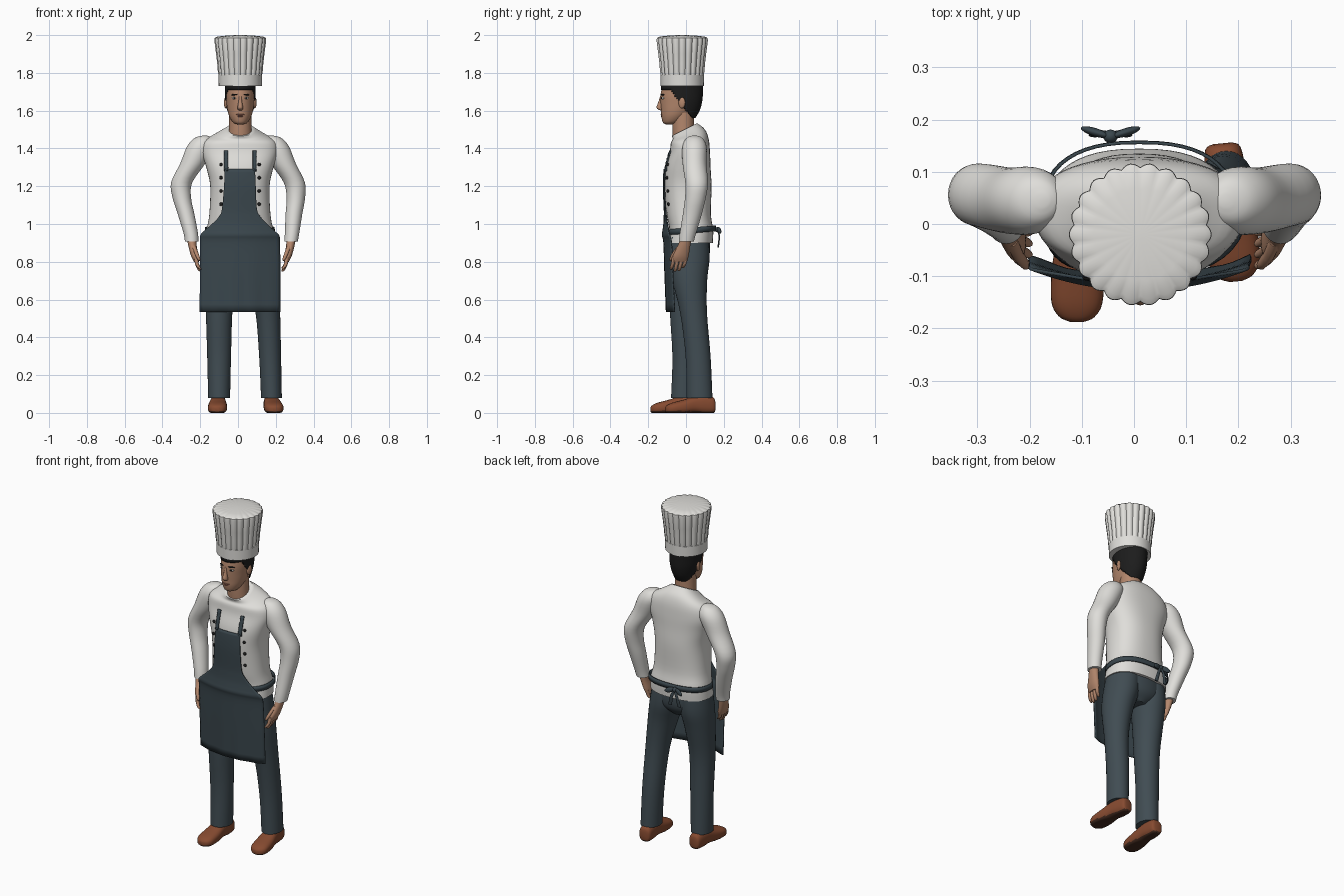
import bpy, bmesh, math
from mathutils import Matrix, Vector

cube = bpy.data.objects.get("Cube")
if cube:
    bpy.data.objects.remove(cube, do_unlink=True)


def material(name, r, g, b):
    m = bpy.data.materials.new(name)
    m.use_nodes = True
    m.diffuse_color = (r, g, b, 1)
    m.node_tree.nodes["Principled BSDF"].inputs["Base Color"].default_value = (r, g, b, 1)
    return m


white = material("white cloth", .74, .73, .70)
apron_blue = material("apron slate", .043, .063, .075)
trouser_blue = material("trouser slate", .052, .073, .086)
skin = material("skin", .45, .24, .15)
black = material("black", .012, .012, .012)
leather = material("brown leather", .24, .07, .03)
sole_brown = material("dark sole", .06, .025, .015)
lip = material("lips", .32, .13, .09)
eye_white = material("eye white", .6, .57, .53)


def finish(name, bm, *mats, rule=None, thick=0):
    """Smooth the mesh, keep hard edges sharp and link it."""
    bmesh.ops.recalc_face_normals(bm, faces=bm.faces[:])
    for f in bm.faces:
        f.smooth = True
        if rule:
            f.material_index = rule(f.calc_center_median())
    for e in bm.edges:
        e.smooth = e.calc_face_angle(0) < 0.75
    me = bpy.data.meshes.new(name)
    bm.to_mesh(me)
    bm.free()
    for m in mats:
        me.materials.append(m)
    ob = bpy.data.objects.new(name, me)
    bpy.context.scene.collection.objects.link(ob)
    if thick:
        mod = ob.modifiers.new("thickness", 'SOLIDIFY')
        mod.thickness = thick
    return ob


def spline(pts, steps):
    """Catmull-Rom through equal-length tuples."""
    out = []
    for i in range(len(pts) - 1):
        a, b, c, d = pts[max(i - 1, 0)], pts[i], pts[i + 1], pts[min(i + 2, len(pts) - 1)]
        for k in range(steps):
            t = k / steps
            out.append(tuple(q + .5 * t * (r - p + t * (2 * p - 5 * q + 4 * r - s + t * (3 * (q - r) + s - p)))
                             for p, q, r, s in zip(a, b, c, d)))
    return out + [tuple(pts[-1])]


def loft(stations, n=32, p=2.0, steps=4, lobes=0, depth=0, caps=True):
    """Rings of (x, y, z, rx, ry, tilt) joined into a skin."""
    bm = bmesh.new()
    rings = []
    for x, y, z, rx, ry, tilt in spline([tuple(s) + (0,) * (6 - len(s)) for s in stations], steps):
        ring = []
        for i in range(n):
            a = math.tau * i / n
            c, s = math.cos(a), math.sin(a)
            f = 1 - depth * (1 - abs(math.cos(lobes * a / 2)))
            px = f * rx * math.copysign(abs(c) ** (2 / p), c)
            py = f * ry * math.copysign(abs(s) ** (2 / p), s)
            ring.append(bm.verts.new((x + px, y + py, z + tilt * py)))
        rings.append(ring)
    for lo, hi in zip(rings, rings[1:]):
        for i in range(n):
            bm.faces.new((lo[i], lo[(i + 1) % n], hi[(i + 1) % n], hi[i]))
    if caps:
        bm.faces.new(rings[0])
        bm.faces.new(rings[-1])
    return bm


def ball(name, mat, loc, size, turn=0, tip=0):
    bm = bmesh.new()
    mtx = (Matrix.Translation(loc) @ Matrix.Rotation(turn, 4, 'Z') @ Matrix.Rotation(tip, 4, 'Y')
           @ Matrix.Diagonal((*size, 1)))
    bmesh.ops.create_uvsphere(bm, u_segments=16, v_segments=10, radius=1, matrix=mtx)
    return finish(name, bm, mat)


def sheet(name, mat, rows, columns, y_of, thick):
    """Cloth panel from rows of (z, left x, right x, y)."""
    bm = bmesh.new()
    grid = []
    for z, xl, xr, y in rows:
        xs = [xl + (xr - xl) * i / columns for i in range(columns + 1)]
        grid.append([bm.verts.new((x, y_of(x, z, y), z)) for x in xs])
    for a, b in zip(grid, grid[1:]):
        for i in range(columns):
            bm.faces.new((a[i], a[i + 1], b[i + 1], b[i]))
    return finish(name, bm, mat, thick=thick)


# Shirt body with a tilted neckline
torso = [(.01, .022, .9, .182, .12), (.01, .028, .97, .176, .116), (.01, .015, 1.05, .162, .117),
         (.01, .01, 1.2, .157, .125), (.01, .01, 1.3, .178, .12), (.01, .02, 1.38, .2, .107),
         (.01, .02, 1.44, .187, .1, .1), (.01, .015, 1.475, .125, .085, .3),
         (.012, -.008, 1.5, .07, .067, .5)]
finish("shirt_body", loft(torso, 48, 2.4), white)
body_rings = spline([s + (0,) * (6 - len(s)) for s in torso], 4)


def chest_y(x, z):
    """Front surface of the shirt."""
    cx, cy, _, rx, ry, _ = min(body_rings, key=lambda s: abs(s[2] - z))
    u = min(abs(x - cx) / rx, 1)
    return cy - ry * (1 - u ** 2.4) ** (1 / 2.4)


# Arms and hands
def side_points(pts, s):
    return [(s * q[0] + .018 * min(max((1.2 - q[2]) / .25, 0), 1), *q[1:]) for q in pts]


arm = [(.175, .045, 1.468, .012, .012), (.185, .045, 1.455, .045, .042), (.2, .045, 1.41, .07, .064),
       (.24, .045, 1.32, .066, .063), (.298, .056, 1.22, .056, .06), (.302, .05, 1.14, .049, .055),
       (.285, .033, 1.05, .044, .05), (.268, .01, .95, .038, .043), (.263, .002, .908, .036, .04)]
palm = [(.265, .002, .93, .025, .028), (.258, -.012, .88, .022, .034), (.246, -.028, .83, .02, .042),
        (.238, -.033, .8, .013, .038)]
for s, side in ((1, "left"), (-1, "right")):
    finish(side + "_sleeve", loft(side_points(arm, s)), white)
    finish(side + "_palm", loft(side_points(palm, s), 20), skin)
    for i in range(4):
        y, drop = -.064 + .021 * i, (.0, .01, .007, -.008)[i]
        finger = [(.24, y, .825, .011, .011), (.236, y - .006, .79, .01, .01),
                  (.222, y - .014, .765 - drop, .008, .009), (.214, y - .016, .758 - drop, .002, .003)]
        finish(side + "_finger", loft(side_points(finger, s), 10, steps=2), skin)
    thumb = [(.253, -.03, .885, .012, .014), (.24, -.06, .85, .011, .012),
             (.226, -.078, .815, .009, .01), (.222, -.08, .805, .002, .003)]
    finish(side + "_thumb", loft(side_points(thumb, s), 10, steps=2), skin)

# Trousers
finish("trouser_seat", loft([(.01, .02, .96, .165, .1), (.01, .018, .88, .177, .11),
                             (.01, .018, .82, .15, .1), (.01, .02, .775, .05, .06)], 40), trouser_blue)
left_leg = [(.095, .02, .93, .086, .1), (.108, .018, .82, .092, .107), (.135, .02, .7, .081, .092),
            (.158, .04, .53, .065, .071), (.17, .064, .3, .058, .066), (.177, .072, .08, .055, .068)]
right_leg = [(-.078, .02, .93, .086, .1), (-.085, .015, .82, .09, .105), (-.095, .002, .7, .081, .09),
             (-.1, -.012, .53, .07, .073), (-.1, -.008, .3, .063, .064), (-.1, -.01, .08, .058, .069)]
finish("left_trouser_leg", loft(left_leg), trouser_blue)
finish("right_trouser_leg", loft(right_leg), trouser_blue)

# Shoes: lofted along their length, flattened on the ground
shoe = [(0, .035, .078, .018, .022), (0, .04, .068, .034, .042), (0, .045, .02, .04, .05),
        (0, .045, -.03, .043, .045), (0, .032, -.09, .05, .038), (0, .024, -.15, .049, .03),
        (0, .02, -.178, .034, .021), (0, .018, -.188, .012, .012)]
for side, x, y, turn in (("left", .177, .077, .1), ("right", -.105, 0, -.03)):
    bm = loft(shoe, 32, 2.5)
    for v in bm.verts:
        v.co = Vector((v.co.x, v.co.z, max(v.co.y, 0)))
    bm.transform(Matrix.Translation((x, y, 0)) @ Matrix.Rotation(turn, 4, 'Z'))
    finish(side + "_shoe", bm, leather, sole_brown, rule=lambda c: int(c.z < .01))

# Apron: bib flaring into a hanging skirt
apron = [(1.29, -.07, .09, -.118), (1.2, -.074, .094, -.123), (1.08, -.085, .1, -.118),
         (1.04, -.1, .118, -.118), (1.0, -.138, .155, -.12), (.965, -.178, .192, -.125),
         (.94, -.2, .218, -.128), (.9, -.202, .222, -.12), (.75, -.202, .225, -.115),
         (.535, -.203, .225, -.106)]


def apron_y(x, z, y):
    y += .9 * (x - .01) ** 2
    if z < .92:
        return y + .002 * math.sin(x * 60) * (.92 - z) / .4
    return min(y, chest_y(x, z) - .007)


sheet("apron", apron_blue, spline(apron, 4), 24, apron_y, .006)
for x in (-.063, .089):
    rows = [(1.28 + .011 * i, x - .01, x + .01, 0) for i in range(11)]
    sheet("apron_strap", apron_blue, rows, 2, lambda px, z, y: chest_y(px, z) - .008, .008)

# Belt and bow
finish("apron_belt", loft([(.01, .035, .952, .186, .125, .08), (.01, .035, .982, .184, .124, .08)],
                          48, 2.4, 1, caps=False), apron_blue, thick=.006)
ball("bow_knot", apron_blue, (-.045, .168, .97), (.014, .013, .015))
for s in (1, -1):
    ball("bow_loop", apron_blue, (-.045 + s * .03, .176, .966), (.03, .008, .015), s * .3, s * .35)
    tail = [(-.045, .17, .97, .008, .004), (-.045 + s * .018, .176, .93, .01, .004),
            (-.045 + s * .03, .17, .875, .012, .004)]
    finish("bow_tail", loft(tail, 12), apron_blue)

# Jacket buttons
for z in (1.315, 1.245, 1.175, 1.105):
    for x in (-.09, .112):
        ball("button", black, (x, chest_y(x, z) - .004, z), (.009, .007, .009))

# Neck and head
finish("neck", loft([(.012, -.008, 1.44, .064, .06), (.012, -.014, 1.5, .06, .058),
                     (.012, -.015, 1.59, .058, .058)]), skin)
finish("head", loft([(.012, -.088, 1.527, .014, .018), (.012, -.077, 1.537, .038, .045),
                     (.012, -.06, 1.567, .057, .07), (.012, -.045, 1.6, .067, .087),
                     (.012, -.03, 1.64, .073, .105), (.012, -.026, 1.68, .076, .109),
                     (.012, -.022, 1.73, .074, .104), (.012, -.02, 1.76, .072, .1)], 40), skin)
finish("nose", loft([(.012, -.128, 1.68, .007, .008), (.012, -.134, 1.65, .009, .011),
                     (.012, -.138, 1.618, .015, .018), (.012, -.134, 1.606, .014, .013),
                     (.012, -.13, 1.601, .005, .005)], 16), skin)
ball("upper_lip", lip, (.012, -.124, 1.579, ), (.023, .01, .005))
ball("lower_lip", lip, (.012, -.123, 1.571), (.019, .01, .006))
ball("chin", skin, (.012, -.105, 1.545), (.022, .018, .016))
for s in (1, -1):
    x = .012 + s * .032
    ball("eye", eye_white, (x, -.1225, 1.666), (.013, .007, .006), s * .5)
    ball("iris", black, (x, -.1275, 1.666), (.0055, .004, .0055), s * .5)
    ball("eyebrow", black, (x, -.125, 1.685), (.019, .006, .004), s * .55, s * .1)
    ball("ear", skin, (.012 + s * .077, -.022, 1.642), (.009, .018, .03), s * -.25)

# Hair: outer shell trimmed at the hairline
bm = loft([(.012, -.015, 1.56, .058, .064), (.012, -.028, 1.6, .071, .1), (.012, -.024, 1.64, .078, .108),
           (.012, -.022, 1.68, .081, .111), (.012, -.02, 1.76, .08, .112)], 72, steps=8, caps=False)
trim = [f for f in bm.faces for c in [f.calc_center_median()]
        if c.z < 1.712 and c.y < .02 - .8 * (c.z - 1.58)]
bmesh.ops.delete(bm, geom=trim, context='FACES')
finish("hair", bm, black, thick=.01)

# Tall pleated hat
cx, cy = .012, -.02
finish("hat_band", loft([(cx, cy, z, r, r) for z, r in ((1.73, .114), (1.79, .115))], 64, steps=1), white)
crown = [(1.785, .115), (1.81, .119), (1.85, .122), (1.9, .128), (1.97, .137), (1.984, .136),
         (1.991, .125), (1.996, .09), (1.999, .045), (2.0, .008)]
finish("hat_crown", loft([(cx, cy, z, r, r) for z, r in crown], 132, steps=1, lobes=22, depth=.06), white)
